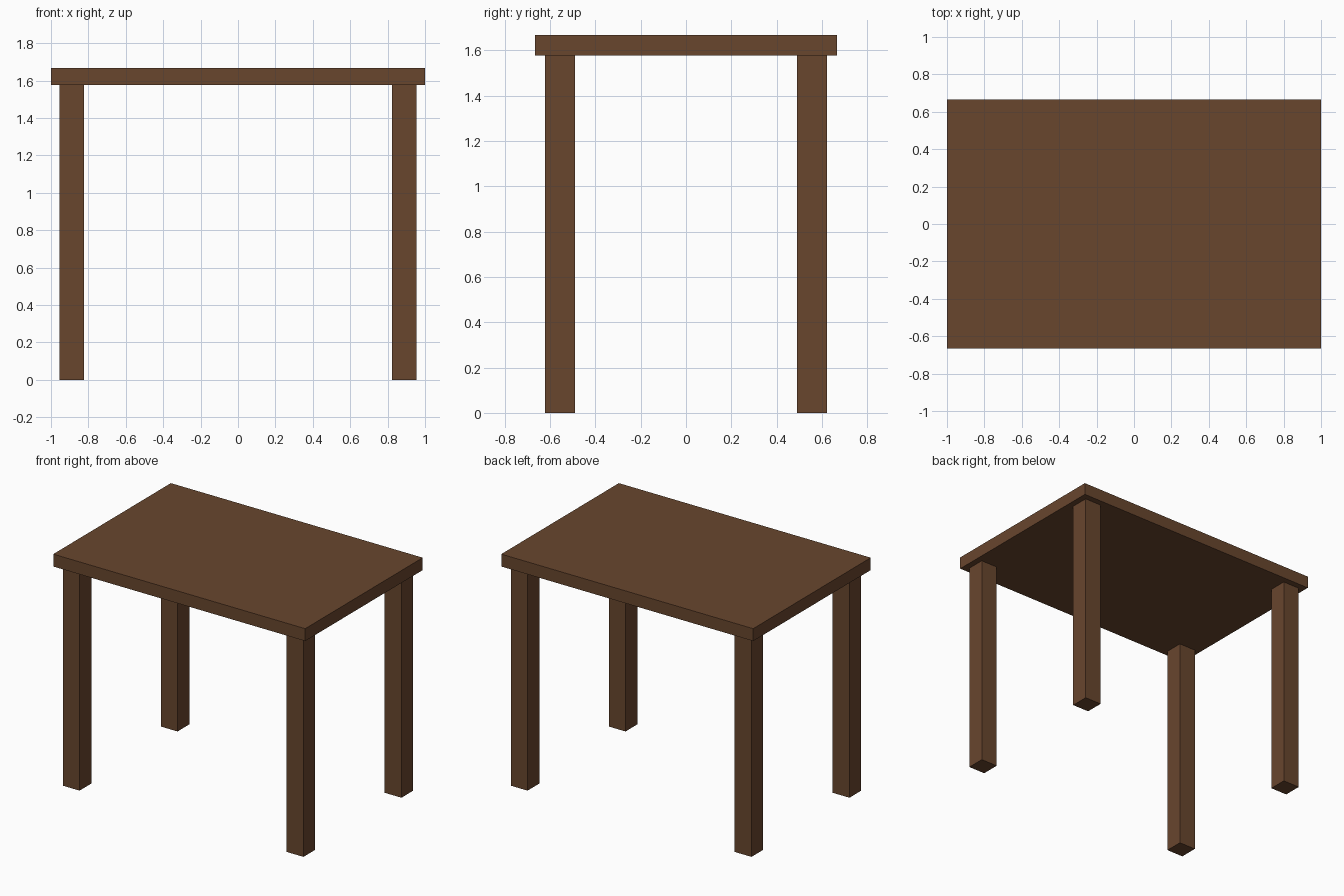
import bpy

if "Cube" in bpy.data.objects:
    bpy.data.objects.remove(bpy.data.objects["Cube"])

TOP_Z, UNDER_Z = 1.6667, 1.5778   # tabletop upper and lower faces
HALF_X, HALF_Y = 1.0, 0.6667      # tabletop half sizes
LEG, INSET = 0.1333, 0.0444       # leg width and overhang

wood = bpy.data.materials.new("dark brown wood")
wood.diffuse_color = (0.14, 0.061, 0.027, 1)
wood.use_nodes = True
wood.node_tree.nodes["Principled BSDF"].inputs["Base Color"].default_value = wood.diffuse_color


def box(name, centre, size):
    bpy.ops.mesh.primitive_cube_add(size=1, location=centre)
    ob = bpy.context.object
    ob.name = name
    ob.scale = size
    bpy.ops.object.transform_apply(location=False, rotation=False, scale=True)
    ob.data.materials.append(wood)
    return ob


# Tabletop slab
box("tabletop", (0, 0, (TOP_Z + UNDER_Z) / 2),
    (2 * HALF_X, 2 * HALF_Y, TOP_Z - UNDER_Z))

# Four square legs, set in from the corners
leg_x = HALF_X - INSET - LEG / 2
leg_y = HALF_Y - INSET - LEG / 2
for y_name, sy in (("front", -1), ("back", 1)):
    for x_name, sx in (("left", -1), ("right", 1)):
        box(f"{y_name}_{x_name}_leg", (sx * leg_x, sy * leg_y, UNDER_Z / 2),
            (LEG, LEG, UNDER_Z))
